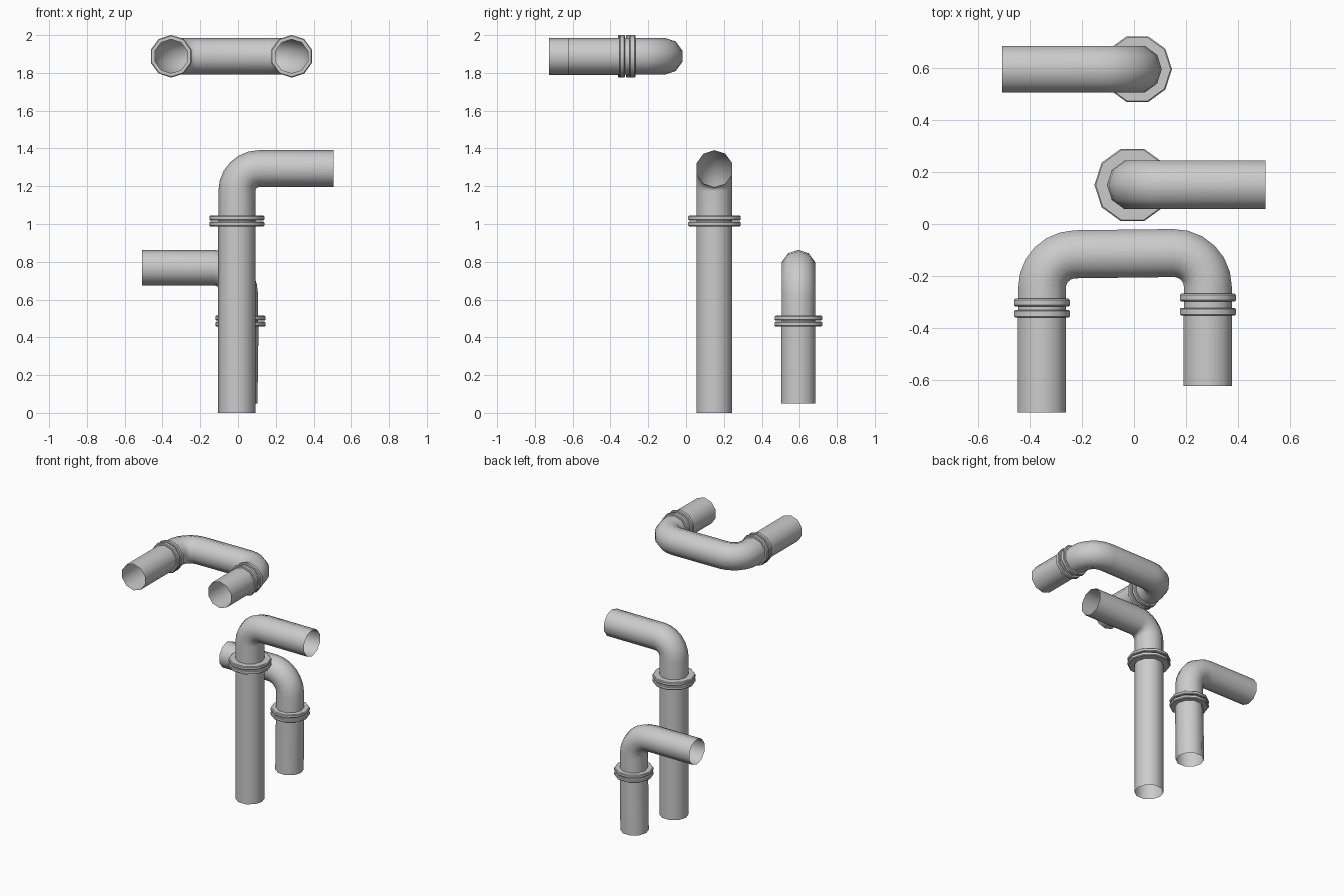
import bpy, bmesh, math
from mathutils import Vector

if "Cube" in bpy.data.objects:
    bpy.data.objects.remove(bpy.data.objects["Cube"])

SIDES = 10


def loft(name, stations, normal, phase, closed=False):
    """Skin ten-sided rings; each station is (centre, tangent, radius)."""
    bm = bmesh.new()
    n = Vector(normal)
    rings = []
    for p, t, r in stations:
        b = Vector(t).normalized().cross(n)
        ring = []
        for k in range(SIDES):
            a = phase + 2 * math.pi * k / SIDES
            ring.append(bm.verts.new(Vector(p) + r * (math.cos(a) * n + math.sin(a) * b)))
        rings.append(ring)
    pairs = list(zip(rings, rings[1:]))
    if closed:
        pairs.append((rings[-1], rings[0]))
    for r0, r1 in pairs:
        for k in range(SIDES):
            j = (k + 1) % SIDES
            bm.faces.new((r0[k], r1[k], r1[j], r0[j]))
    bmesh.ops.recalc_face_normals(bm, faces=bm.faces)
    me = bpy.data.meshes.new(name)
    bm.to_mesh(me)
    bm.free()
    ob = bpy.data.objects.new(name, me)
    bpy.context.collection.objects.link(ob)
    bpy.ops.object.select_all(action='DESELECT')
    ob.select_set(True)
    bpy.context.view_layer.objects.active = ob
    bpy.ops.object.shade_smooth_by_angle(angle=math.radians(42))
    return ob


def pipe(name, points, radius, bend, normal, phase, steps=6):
    """Open-ended pipe along points, with round elbows at inner points."""
    pts = [Vector(p) for p in points]
    st = [(pts[0], pts[1] - pts[0], radius)]
    for a, c, b in zip(pts, pts[1:], pts[2:]):
        d0, d1 = (c - a).normalized(), (b - c).normalized()
        ang = d0.angle(d1)
        cut = bend * math.tan(ang / 2)
        side = (d1 - d0 * d0.dot(d1)).normalized()
        start = c - d0 * cut
        for i in range(steps + 1):
            t = ang * i / steps
            st.append((start + d0 * bend * math.sin(t) + side * bend * (1 - math.cos(t)),
                       d0 * math.cos(t) + side * math.sin(t), radius))
    st.append((pts[-1], pts[-1] - pts[-2], radius))
    return loft(name, st, normal, phase)


def flange(name, centre, axis, thick, inner, outer, normal, phase):
    """Flat ring with a slightly rounded rim."""
    c, ax, h = Vector(centre), Vector(axis), thick / 2
    bev = 0.005
    profile = [(-h, inner), (-h, outer - bev), (-h + bev, outer),
               (h - bev, outer), (h, outer - bev), (h, inner)]
    return loft(name, [(c + ax * s, ax, r) for s, r in profile], normal, phase, True)


Y, Z, UP = (0, 1, 0), (0, 0, 1), math.pi / 2

# Tall standing pipe with elbow to the right
x, y = -0.006, 0.15
pipe("tall_pipe_lower", [(x, y, 0), (x, y, 1.013)], 0.099, 0, Y, UP)
pipe("tall_pipe_elbow", [(x, y, 1.013), (x, y, 1.293), (0.505, y, 1.293)],
     0.098, 0.118, Y, UP)
for i, z in enumerate((1.0, 1.032)):
    flange(f"tall_pipe_flange_{i}", (x, y, z), Z, 0.026, 0.09, 0.146, Y, UP)

# Short standing pipe with elbow to the left
x, y = 0.013, 0.595
pipe("short_pipe_lower", [(x - 0.006, y, 0.05), (x, y, 0.483)], 0.096, 0, Y, UP)
pipe("short_pipe_elbow", [(x, y, 0.483), (x, y, 0.769), (-0.507, y, 0.769)],
     0.094, 0.145, Y, UP)
for i, z in enumerate((0.47, 0.502)):
    flange(f"short_pipe_flange_{i}", (x, y, z), Z, 0.025, 0.085, 0.133, Y, UP)

# Overhead U-shaped pipe with two forward legs
z, xl, xr = 1.888, -0.354, 0.284
pipe("u_pipe_bend", [(xl, -0.33, z), (xl, -0.118, z), (xr, -0.11, z), (xr, -0.325, z)],
     0.097, 0.13, Z, 0)
for side, x, end, rings in (("left", xl, -0.724, (-0.345, -0.302)),
                            ("right", xr, -0.622, (-0.337, -0.283))):
    pipe(f"u_pipe_{side}_leg", [(x, end, z), (x, rings[0], z)], 0.098, 0, Z, 0)
    for i, fy in enumerate(rings):
        flange(f"u_pipe_{side}_flange_{i}", (x, fy, z), Y, 0.03, 0.09, 0.113, Z, 0)
